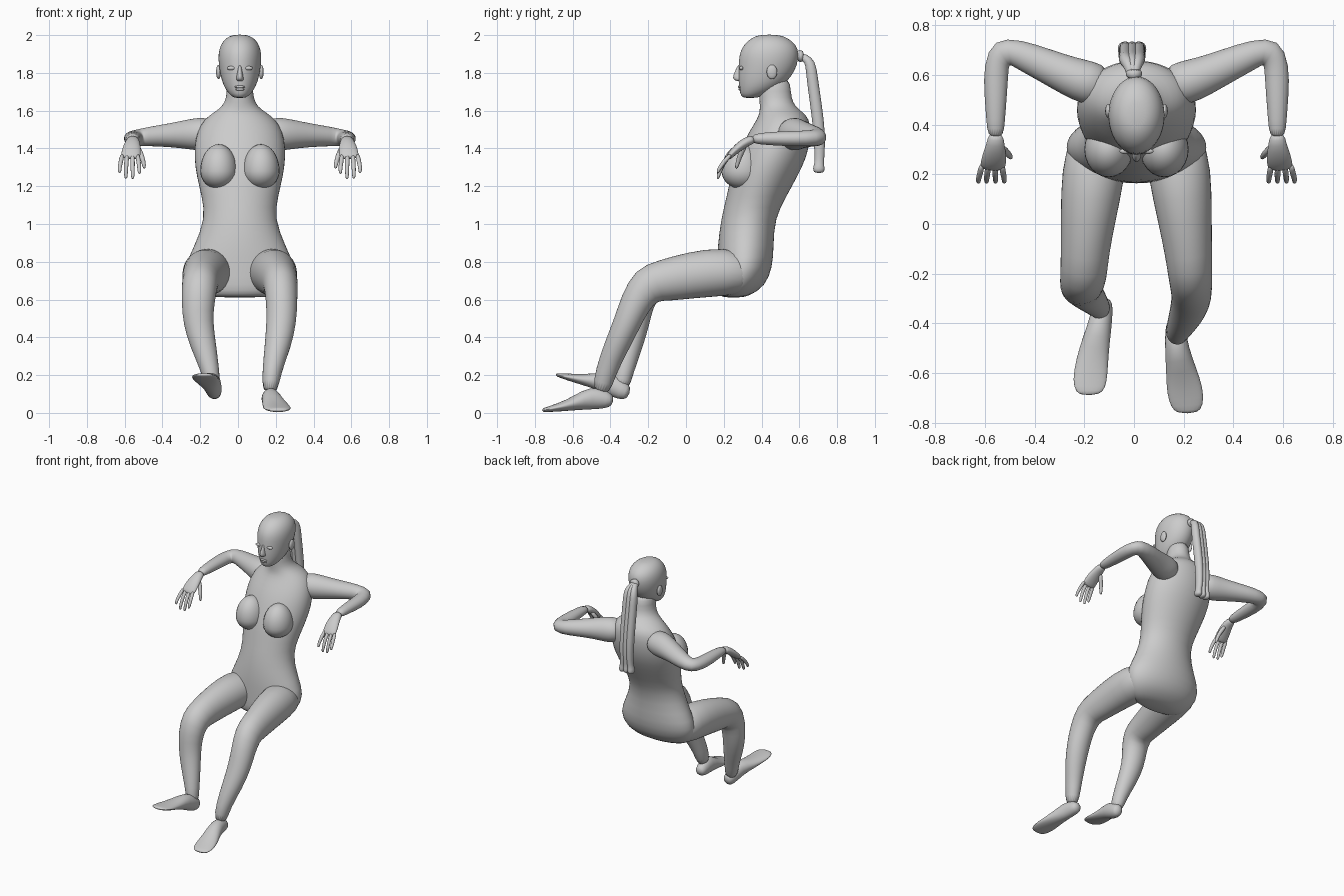
import bpy, bmesh, math
from mathutils import Vector

CX = 0.01  # body centre line


def finish(name, bm, subdiv=1):
    bmesh.ops.recalc_face_normals(bm, faces=bm.faces)
    me = bpy.data.meshes.new(name)
    bm.to_mesh(me)
    bm.free()
    for p in me.polygons:
        p.use_smooth = True
    ob = bpy.data.objects.new(name, me)
    bpy.context.collection.objects.link(ob)
    if subdiv:
        m = ob.modifiers.new("smooth", 'SUBSURF')
        m.levels = m.render_levels = subdiv
    return ob


def loft(name, rings, side=(1, 0, 0), flat=None, n=20):
    """Skin elliptical rings (x, y, z, half width along side, half depth)."""
    bm = bmesh.new()
    pts = [Vector(r[:3]) for r in rings]
    loops = []
    for i, r in enumerate(rings):
        if flat:
            t = Vector(flat)
        else:
            a, b = pts[max(i - 1, 0)], pts[min(i + 1, len(pts) - 1)]
            t = (pts[i] - a).normalized() + (b - pts[i]).normalized()
            t.normalize()
        u = Vector(side)
        u = (u - t * u.dot(t)).normalized()
        v = t.cross(u)
        loops.append([bm.verts.new(pts[i] + u * r[3] * math.cos(k * math.tau / n)
                                   + v * r[4] * math.sin(k * math.tau / n)) for k in range(n)])
    for a, b in zip(loops, loops[1:]):
        for k in range(n):
            bm.faces.new((a[k], a[(k + 1) % n], b[(k + 1) % n], b[k]))
    bm.faces.new(loops[0][::-1])
    bm.faces.new(loops[-1])
    return finish(name, bm)


def stack(name, rows, n=24):
    """Horizontal rings given as (z, front y, back y, half width)."""
    return loft(name, [(CX, (f + b) / 2, z, w, (b - f) / 2) for z, f, b, w in rows],
                flat=(0, 0, 1), n=n)


def ball(name, c, r, top=1.0):
    """Ellipsoid; top stretches the upper half."""
    bm = bmesh.new()
    bmesh.ops.create_uvsphere(bm, u_segments=24, v_segments=16, radius=1)
    for v in bm.verts:
        k = top if v.co.z > 0 else 1
        v.co = Vector((c[0] + v.co.x * r[0], c[1] + v.co.y * r[1], c[2] + v.co.z * r[2] * k))
    return finish(name, bm, 0)


# Torso with neck
stack("torso", [
    (0.61, 0.20, 0.30, 0.14), (0.625, 0.17, 0.345, 0.20), (0.67, 0.16, 0.42, 0.26),
    (0.77, 0.165, 0.46, 0.30), (0.88, 0.165, 0.465, 0.245), (1.03, 0.185, 0.47, 0.183),
    (1.15, 0.215, 0.535, 0.205), (1.25, 0.235, 0.59, 0.23), (1.35, 0.27, 0.64, 0.245),
    (1.45, 0.31, 0.66, 0.24), (1.53, 0.36, 0.66, 0.21), (1.575, 0.385, 0.64, 0.165),
    (1.605, 0.39, 0.60, 0.115), (1.64, 0.39, 0.565, 0.08), (1.70, 0.385, 0.555, 0.068),
    (1.78, 0.39, 0.55, 0.07)])

# Head and face
stack("head", [
    (1.665, 0.30, 0.37, 0.03), (1.69, 0.285, 0.44, 0.06), (1.73, 0.28, 0.51, 0.087),
    (1.78, 0.275, 0.56, 0.102), (1.84, 0.278, 0.59, 0.113), (1.90, 0.28, 0.60, 0.116),
    (1.95, 0.305, 0.585, 0.103), (1.985, 0.345, 0.54, 0.075), (2.003, 0.39, 0.49, 0.035)])
stack("nose", [(1.85, 0.275, 0.32, 0.008), (1.80, 0.255, 0.32, 0.014),
               (1.77, 0.242, 0.32, 0.022), (1.755, 0.265, 0.32, 0.018)], n=12)
ball("upper_lip", (CX, 0.288, 1.726), (0.028, 0.014, 0.008))
ball("lower_lip", (CX, 0.290, 1.713), (0.024, 0.013, 0.008))

# Ponytail: hair tie and three strands
loft("hair_tie", [(0, 0.585, 1.885, 0.03, 0.03), (0, 0.605, 1.89, 0.036, 0.034),
                  (0, 0.625, 1.89, 0.03, 0.03)], n=12)
for i, d in enumerate((-1, 0, 1)):
    k = 0.027 * d
    loft(f"hair_strand_{i}", [
        (-0.005 + k * 0.2, 0.58, 1.885, 0.018, 0.018), (-0.005 + k * 0.4, 0.63, 1.885, 0.02, 0.022),
        (-0.008 + k, 0.66, 1.85, 0.026, 0.03), (-0.008 + k, 0.667, 1.78, 0.028, 0.031),
        (-0.008 + k, 0.69, 1.62, 0.028, 0.032), (-0.008 + k, 0.707, 1.48, 0.027, 0.032),
        (-0.008 + k, 0.707, 1.36, 0.022, 0.028), (-0.008 + k * 1.2, 0.705, 1.32, 0.019, 0.024),
        (-0.008 + k * 1.3, 0.703, 1.295, 0.026, 0.034),
        (-0.008 + k * 1.3, 0.703, 1.268, 0.02, 0.028)], n=12)

# Mirrored upper body parts
for s, tag in ((-1, "left"), (1, "right")):
    def X(x):
        return CX + s * x
    ball(f"{tag}_eye", (X(0.045), 0.293, 1.825), (0.024, 0.011, 0.011))
    ball(f"{tag}_ear", (X(0.113), 0.455, 1.805), (0.013, 0.028, 0.038))
    ball(f"{tag}_breast", (X(0.112), 0.30, 1.28), (0.098, 0.112, 0.095), 1.5)
    # Arm: shoulder, elbow, wrist
    loft(f"{tag}_arm", [
        (X(0.12), 0.55, 1.485, 0.07, 0.08), (X(0.20), 0.57, 1.475, 0.092, 0.09),
        (X(0.27), 0.595, 1.475, 0.08, 0.08), (X(0.37), 0.64, 1.47, 0.063, 0.068),
        (X(0.48), 0.688, 1.463, 0.052, 0.058), (X(0.545), 0.697, 1.457, 0.043, 0.062),
        (X(0.566), 0.63, 1.452, 0.042, 0.052), (X(0.567), 0.52, 1.452, 0.04, 0.046),
        (X(0.567), 0.42, 1.452, 0.033, 0.038), (X(0.567), 0.345, 1.45, 0.025, 0.032)],
        side=(0, 0, 1))
    # Hand: palm, four drooping fingers, thumb
    loft(f"{tag}_palm", [
        (X(0.567), 0.365, 1.45, 0.03, 0.022), (X(0.567), 0.325, 1.44, 0.036, 0.026),
        (X(0.572), 0.275, 1.405, 0.05, 0.024), (X(0.578), 0.235, 1.365, 0.053, 0.018),
        (X(0.58), 0.22, 1.345, 0.047, 0.012)], n=16)
    for i, (x, tip) in enumerate(((0.542, 1.265), (0.569, 1.238), (0.597, 1.24), (0.622, 1.27))):
        out = (i - 1.2) * 0.008
        loft(f"{tag}_finger_{i}", [
            (X(x), 0.24, 1.37, 0.013, 0.013), (X(x + out * 0.5), 0.205, 1.335, 0.013, 0.013),
            (X(x + out), 0.182, (1.335 + tip) / 2, 0.012, 0.012),
            (X(x + out), 0.17, tip + 0.012, 0.010, 0.010),
            (X(x + out), 0.169, tip, 0.006, 0.006)], n=8)
    loft(f"{tag}_thumb", [
        (X(0.55), 0.315, 1.42, 0.016, 0.016), (X(0.525), 0.29, 1.375, 0.016, 0.016),
        (X(0.51), 0.275, 1.33, 0.013, 0.013), (X(0.505), 0.265, 1.29, 0.009, 0.009)], n=8)

# Left leg, shin nearly upright with toes raised
loft("left_leg", [
    (-0.14, 0.36, 0.735, 0.12, 0.10), (-0.165, 0.20, 0.75, 0.13, 0.133),
    (-0.185, 0.02, 0.728, 0.112, 0.124), (-0.198, -0.12, 0.70, 0.098, 0.112),
    (-0.203, -0.215, 0.675, 0.095, 0.105), (-0.212, -0.25, 0.58, 0.088, 0.08),
    (-0.212, -0.262, 0.48, 0.08, 0.07), (-0.185, -0.29, 0.36, 0.07, 0.063),
    (-0.145, -0.328, 0.22, 0.047, 0.05), (-0.13, -0.348, 0.12, 0.04, 0.045)])
loft("left_foot", [
    (-0.12, -0.298, 0.105, 0.03, 0.03), (-0.125, -0.335, 0.115, 0.042, 0.053),
    (-0.14, -0.42, 0.165, 0.05, 0.06), (-0.16, -0.50, 0.17, 0.06, 0.036),
    (-0.175, -0.60, 0.185, 0.07, 0.022), (-0.18, -0.66, 0.197, 0.066, 0.013),
    (-0.178, -0.69, 0.203, 0.04, 0.008)])

# Right leg, reaching forward with the foot flat
loft("right_leg", [
    (0.16, 0.36, 0.735, 0.12, 0.10), (0.185, 0.20, 0.75, 0.13, 0.133),
    (0.205, 0.02, 0.728, 0.11, 0.124), (0.22, -0.12, 0.70, 0.096, 0.112),
    (0.227, -0.21, 0.68, 0.09, 0.105), (0.232, -0.27, 0.58, 0.083, 0.083),
    (0.23, -0.31, 0.48, 0.08, 0.073), (0.212, -0.365, 0.36, 0.071, 0.067),
    (0.178, -0.425, 0.22, 0.05, 0.056), (0.168, -0.452, 0.10, 0.042, 0.048)])
loft("right_foot", [
    (0.165, -0.385, 0.06, 0.03, 0.025), (0.166, -0.42, 0.07, 0.042, 0.048),
    (0.172, -0.50, 0.082, 0.048, 0.064), (0.19, -0.59, 0.05, 0.062, 0.037),
    (0.205, -0.67, 0.03, 0.075, 0.023), (0.215, -0.735, 0.018, 0.067, 0.014),
    (0.215, -0.763, 0.013, 0.04, 0.009)])
